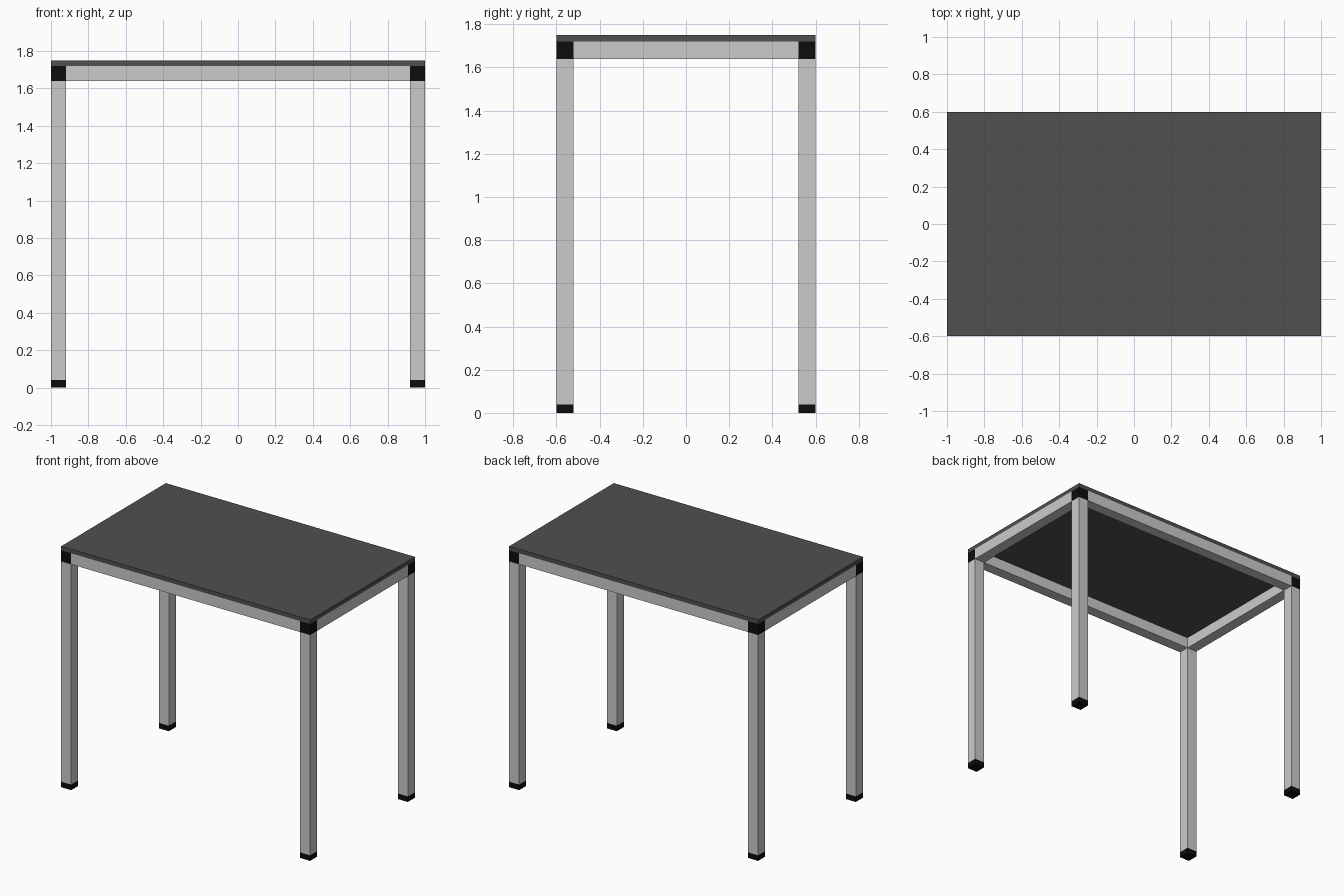
import bpy, bmesh
from mathutils import Matrix, Vector

if "Cube" in bpy.data.objects:
    bpy.data.objects.remove(bpy.data.objects["Cube"])

W, D, S = 1.0, 0.6, 0.08          # half width, half depth, tube section
FOOT, LEG_TOP, RAIL_TOP, TOP = 0.04, 1.64, 1.72, 1.75


def material(name, v):
    m = bpy.data.materials.new(name)
    m.diffuse_color = (v, v, v, 1)
    m.use_nodes = True
    m.node_tree.nodes["Principled BSDF"].inputs["Base Color"].default_value = m.diffuse_color
    return m


def box(name, lo, hi, mat=None):
    lo, hi = Vector(lo), Vector(hi)
    bm = bmesh.new()
    bmesh.ops.create_cube(bm, size=1, matrix=Matrix.Translation((lo + hi) / 2)
                          @ Matrix.Diagonal((*(hi - lo), 1)))
    me = bpy.data.meshes.new(name)
    bm.to_mesh(me)
    bm.free()
    ob = bpy.data.objects.new(name, me)
    bpy.context.collection.objects.link(ob)
    if mat:
        me.materials.append(mat)
    return ob


dark = material("dark_top", 0.08)
black = material("black_plastic", 0.004)

# Tabletop
box("tabletop", (-W, -D, RAIL_TOP), (W, D, TOP), dark)

# Legs with a foot cap and a corner connector
for sy, fb in ((-1, "front"), (1, "back")):
    for sx, lr in ((-1, "left"), (1, "right")):
        x0, x1 = sorted((sx * W, sx * (W - S)))
        y0, y1 = sorted((sy * D, sy * (D - S)))
        for part, z0, z1, mat in (("foot", 0, FOOT, black),
                                  ("leg", FOOT, LEG_TOP, None),
                                  ("corner", LEG_TOP, RAIL_TOP, black)):
            box(f"{fb}_{lr}_{part}", (x0, y0, z0), (x1, y1, z1), mat)

# Rails between the corner connectors
for s, fb, lr in ((-1, "front", "left"), (1, "back", "right")):
    y0, y1 = sorted((s * D, s * (D - S)))
    box(f"{fb}_rail", (-W + S, y0, LEG_TOP), (W - S, y1, RAIL_TOP))
    x0, x1 = sorted((s * W, s * (W - S)))
    box(f"{lr}_rail", (x0, -D + S, LEG_TOP), (x1, D - S, RAIL_TOP))
